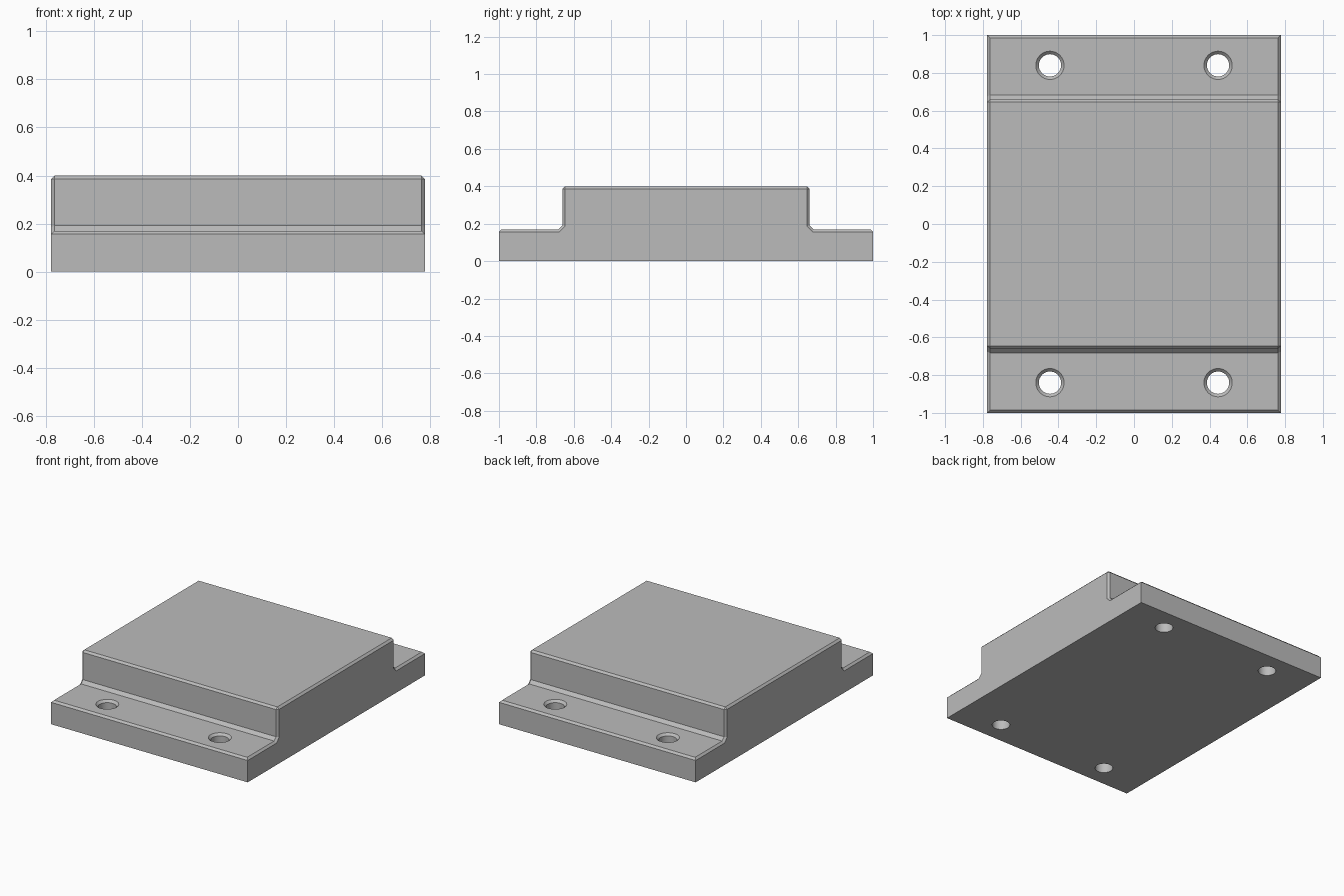
import bpy
import bmesh
import math

if "Cube" in bpy.data.objects:
    bpy.data.objects.remove(bpy.data.objects["Cube"], do_unlink=True)

HALF_X = 0.777
FLANGE_Z, TOP_Z = 0.17, 0.4
BLOCK_Y, FILLET = 0.66, 0.022
CHAMFER = 0.014
HOLE_X, HOLE_Y = 0.445, 0.84
HOLE_R, RIM_R = 0.059, 0.075

grey = bpy.data.materials.new("Grey")
grey.use_nodes = True
colour = (0.5, 0.5, 0.5, 1)
grey.diffuse_color = colour
grey.node_tree.nodes["Principled BSDF"].inputs["Base Color"].default_value = colour


def add_object(name, bm):
    bmesh.ops.recalc_face_normals(bm, faces=bm.faces)
    mesh = bpy.data.meshes.new(name)
    bm.to_mesh(mesh)
    bm.free()
    mesh.materials.append(grey)
    obj = bpy.data.objects.new(name, mesh)
    bpy.context.collection.objects.link(obj)
    return obj


# Stepped body: mirrored side profile extruded across the width
half = [(1, 0), (1, FLANGE_Z), (BLOCK_Y + FILLET, FLANGE_Z),
        (BLOCK_Y, FLANGE_Z + FILLET), (BLOCK_Y, TOP_Z)]
profile = half + [(-y, z) for y, z in reversed(half)]
bm = bmesh.new()
face = bm.faces.new([bm.verts.new((-HALF_X, y, z)) for y, z in profile])
extruded = bmesh.ops.extrude_face_region(bm, geom=[face])["geom"]
bmesh.ops.translate(bm, vec=(2 * HALF_X, 0, 0),
                    verts=[v for v in extruded if isinstance(v, bmesh.types.BMVert)])
bmesh.ops.recalc_face_normals(bm, faces=bm.faces)

# Chamfer every convex edge above the base sides
edges = [e for e in bm.edges
         if min(v.co.z for v in e.verts) > FLANGE_Z - 0.01
         and e.calc_face_angle_signed() > math.radians(60)]
bmesh.ops.bevel(bm, geom=edges, offset=CHAMFER, offset_type='OFFSET',
                segments=1, profile=0.5, affect='EDGES')
body = add_object("mounting_block", bm)

# Four bolt holes with a countersunk rim
rim = RIM_R - HOLE_R
hole_profile = [(HOLE_R, -0.1), (HOLE_R, FLANGE_Z - rim),
                (RIM_R, FLANGE_Z), (RIM_R, FLANGE_Z + 0.1)]
SIDES = 32
bm = bmesh.new()
for sx in (-1, 1):
    for sy in (-1, 1):
        rings = [[bm.verts.new((sx * HOLE_X + r * math.cos(math.tau * i / SIDES),
                                sy * HOLE_Y + r * math.sin(math.tau * i / SIDES), z))
                  for i in range(SIDES)] for r, z in hole_profile]
        for low, high in zip(rings, rings[1:]):
            for i in range(SIDES):
                j = (i + 1) % SIDES
                bm.faces.new((low[i], low[j], high[j], high[i]))
        bm.faces.new(rings[0][::-1])
        bm.faces.new(rings[-1])
cutter = add_object("bolt_hole_cutter", bm)
cutter.hide_render = True

cut = body.modifiers.new("Bolt holes", 'BOOLEAN')
cut.operation = 'DIFFERENCE'
cut.solver = 'EXACT'
cut.object = cutter
bpy.ops.object.select_all(action='DESELECT')
body.select_set(True)
bpy.context.view_layer.objects.active = body
bpy.ops.object.modifier_apply(modifier=cut.name)
bpy.data.objects.remove(cutter, do_unlink=True)
bpy.ops.object.shade_smooth_by_angle(angle=math.radians(30))
